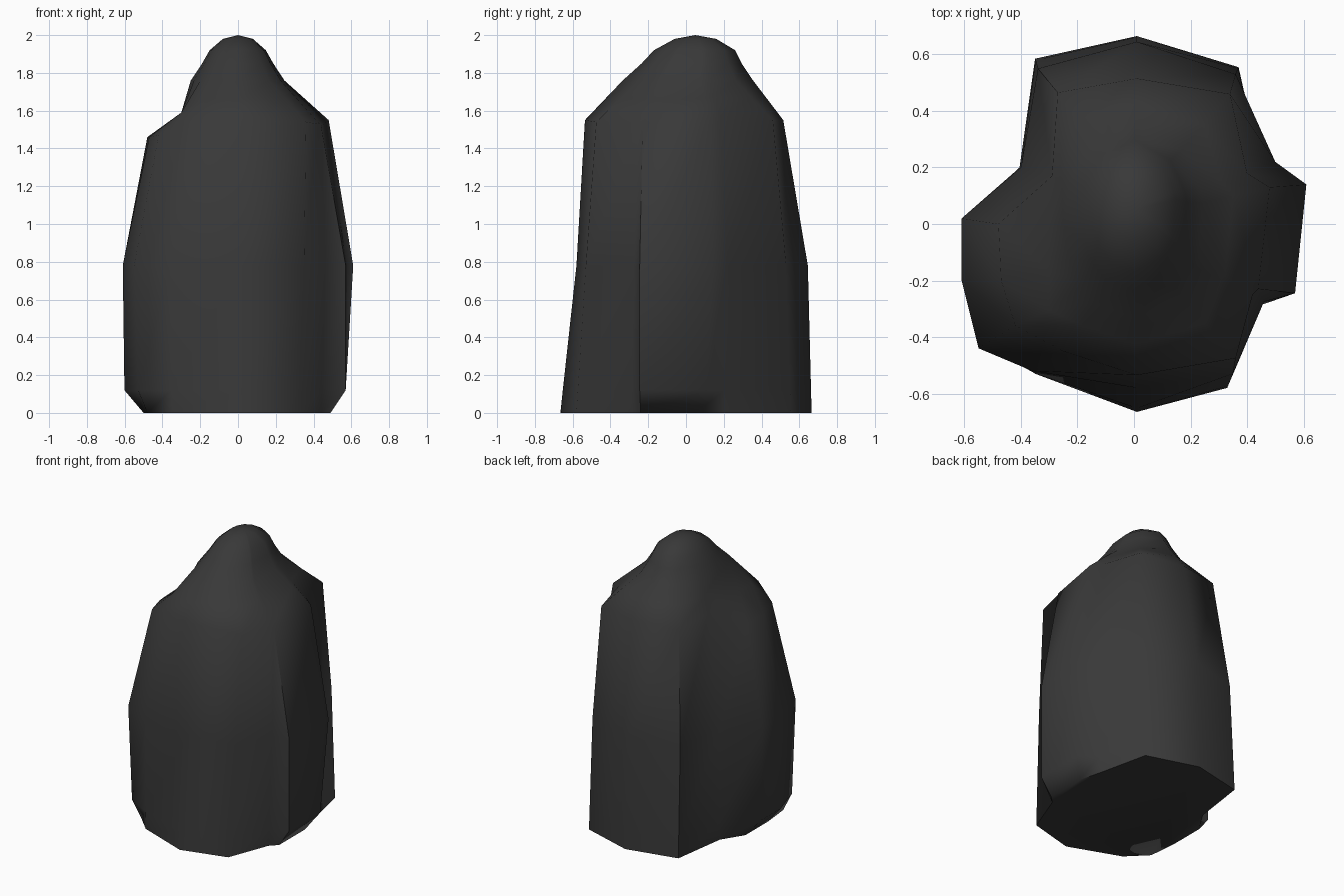
import bpy, bmesh, math
from mathutils import Vector

if "Cube" in bpy.data.objects:
    bpy.data.objects.remove(bpy.data.objects["Cube"])

# Vertical ridges, counter-clockwise from the front:
# base (x, y), belly (x, y), shoulder (x, y, z), how fast the base flares into the belly
RIDGES = [
    ((0.01, -0.665), (0.01, -0.58), (0.01, -0.535, 1.55), 0.15),
    ((0.33, -0.58), (0.35, -0.53), (0.36, -0.475, 1.54), 0.15),
    ((0.44, -0.29), (0.46, -0.275), (0.42, -0.25, 1.53), 0.15),
    ((0.49, -0.24), (0.57, -0.245), (0.44, -0.23, 1.52), 1.0),
    ((0.49, 0.05), (0.61, 0.14), (0.48, 0.13, 1.55), 0.65),
    ((0.45, 0.20), (0.50, 0.22), (0.40, 0.18, 1.57), 0.15),
    ((0.37, 0.555), (0.36, 0.53), (0.34, 0.46, 1.55), 0.15),
    ((0.01, 0.665), (0.01, 0.645), (0.01, 0.515, 1.55), 0.15),
    ((-0.35, 0.585), (-0.34, 0.55), (-0.27, 0.465, 1.55), 0.15),
    ((-0.405, 0.20), (-0.40, 0.20), (-0.29, 0.17, 1.55), 0.15),
    ((-0.50, 0.05), (-0.61, 0.02), (-0.48, 0.00, 1.46), 0.92),
    ((-0.50, -0.20), (-0.61, -0.20), (-0.47, -0.20, 1.46), 0.92),
    ((-0.48, -0.40), (-0.55, -0.44), (-0.42, -0.36, 1.47), 0.7),
    ((-0.35, -0.53), (-0.36, -0.52), (-0.25, -0.45, 1.54), 0.15),
]
# Crown ellipses: centre y, x radius, y radius, height
CROWN = [(0.01, 0.25, 0.345, 1.76), (0.03, 0.19, 0.265, 1.85), (0.045, 0.15, 0.215, 1.92),
         (0.05, 0.08, 0.11, 1.98)]


def ridge_points(base, belly, shoulder, flare):
    b, m, s = Vector((*base, 0)), Vector((*belly, 0.78)), Vector(shoulder)
    low = b.lerp(m, flare)
    low.z = 0.12
    pts = [b, low, m, s]
    a = math.atan2((s.y - 0.02) / 0.5, s.x / 0.42)
    ring = [Vector((rx * math.cos(a), cy + ry * math.sin(a), z)) for cy, rx, ry, z in CROWN]
    neck = s.lerp(ring[0], 0.55)
    if s.z < 1.5:                      # lower ledge on the left
        neck = Vector((-0.30, s.y * 0.85, 1.59))
    return pts + [neck] + ring


# Rock body: loft round the ridges
bm = bmesh.new()
cols = [[bm.verts.new(p) for p in ridge_points(*r)] for r in RIDGES]
for i, col in enumerate(cols):
    nxt = cols[(i + 1) % len(cols)]
    for k in range(len(col) - 1):
        bm.faces.new((col[k], nxt[k], nxt[k + 1], col[k + 1]))

# Summit and underside
top = bm.verts.new((0, 0.05, 2.0))
for i, col in enumerate(cols):
    bm.faces.new((col[-1], cols[(i + 1) % len(cols)][-1], top))
bm.faces.new([c[0] for c in reversed(cols)])
bmesh.ops.recalc_face_normals(bm, faces=bm.faces)

mesh = bpy.data.meshes.new("standing_rock")
bm.to_mesh(mesh)
bm.free()
rock = bpy.data.objects.new("standing_rock", mesh)
bpy.context.collection.objects.link(rock)

# Dark stone
stone = bpy.data.materials.new("dark_stone")
stone.diffuse_color = (0.04, 0.04, 0.04, 1)
stone.use_nodes = True
stone.node_tree.nodes["Principled BSDF"].inputs["Base Color"].default_value = stone.diffuse_color
mesh.materials.append(stone)

bpy.context.view_layer.objects.active = rock
rock.select_set(True)
bpy.ops.object.shade_smooth_by_angle(angle=math.radians(60))
